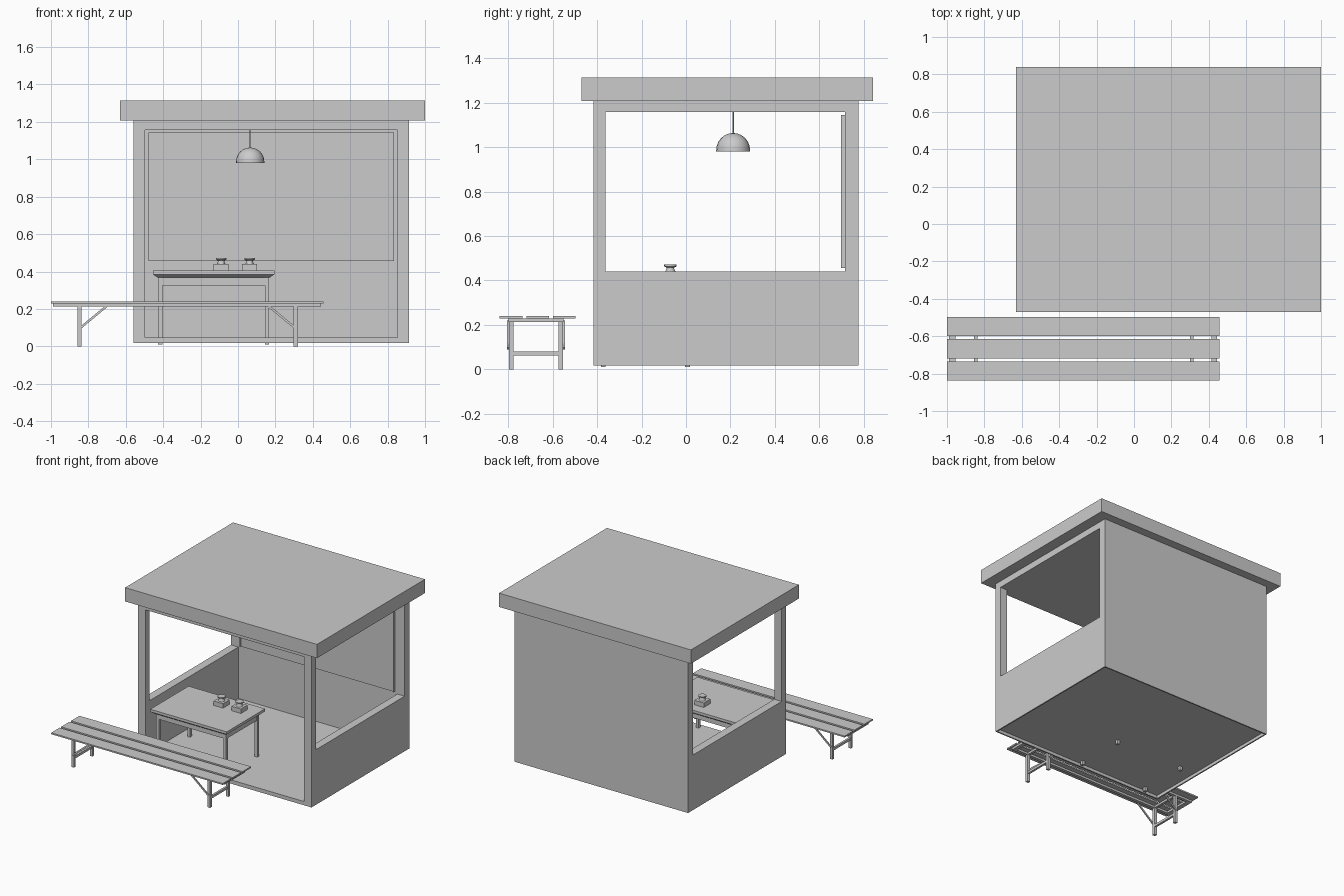
import bpy, bmesh, math
from mathutils import Vector, Matrix

old = bpy.data.objects.get("Cube")
if old:
    bpy.data.objects.remove(old, do_unlink=True)

grey = bpy.data.materials.new("plain grey")
grey.use_nodes = True
GREY = (0.6, 0.6, 0.6, 1)
grey.diffuse_color = GREY
grey.node_tree.nodes["Principled BSDF"].inputs["Base Color"].default_value = GREY


def make(name, bm):
    """Turn a bmesh into a named object."""
    bmesh.ops.recalc_face_normals(bm, faces=bm.faces)
    me = bpy.data.meshes.new(name)
    bm.to_mesh(me)
    bm.free()
    me.materials.append(grey)
    ob = bpy.data.objects.new(name, me)
    bpy.context.collection.objects.link(ob)
    return ob


def box(name, x0, x1, y0, y1, z0, z1, taper=0.0):
    """Box between two corners; taper insets its bottom edge."""
    bm = bmesh.new()
    bmesh.ops.create_cube(bm, size=1)
    for v in bm.verts:
        t = taper if v.co.z < 0 else 0
        v.co = Vector((x1 - t if v.co.x > 0 else x0 + t,
                       y1 - t if v.co.y > 0 else y0 + t,
                       z1 if v.co.z > 0 else z0))
    return make(name, bm)


def bar(name, a, b, width, depth):
    """Square bar from a to b in an xz plane."""
    a, b = Vector(a), Vector(b)
    d = b - a
    bm = bmesh.new()
    bmesh.ops.create_cube(bm, size=1)
    bmesh.ops.scale(bm, vec=(d.length, depth, width), verts=bm.verts)
    rot = Matrix.Rotation(-math.atan2(d.z, d.x), 4, 'Y')
    bmesh.ops.transform(bm, matrix=Matrix.Translation((a + b) / 2) @ rot, verts=bm.verts)
    return make(name, bm)


def lathe(name, profile, centre, steps):
    """Spin a radius/height profile about z."""
    bm = bmesh.new()
    vs = [bm.verts.new((r, 0, z)) for r, z in profile]
    es = [bm.edges.new(p) for p in zip(vs, vs[1:])]
    bmesh.ops.spin(bm, geom=vs + es, cent=(0, 0, 0), axis=(0, 0, 1),
                   angle=math.tau, steps=steps)
    bmesh.ops.remove_doubles(bm, verts=bm.verts, dist=1e-4)
    bmesh.ops.translate(bm, vec=centre, verts=bm.verts)
    return make(name, bm)


def smooth(ob, angle):
    bpy.ops.object.select_all(action='DESELECT')
    ob.select_set(True)
    bpy.context.view_layer.objects.active = ob
    bpy.ops.object.shade_smooth_by_angle(angle=math.radians(angle))


def carve(ob, cutters):
    """Subtract the cutters, then discard them."""
    for c in cutters:
        c.hide_render = True
        m = ob.modifiers.new("cut", 'BOOLEAN')
        m.operation, m.solver, m.object = 'DIFFERENCE', 'EXACT', c
    dg = bpy.context.evaluated_depsgraph_get()
    me = bpy.data.meshes.new_from_object(ob.evaluated_get(dg))
    ob.modifiers.clear()
    ob.data = me
    for c in cutters:
        bpy.data.objects.remove(c, do_unlink=True)


# Booth: shell open at the front, a window in each side, hollow under the floor
booth = box("booth_shell", -0.56, 0.915, -0.415, 0.775, 0.017, 1.21)
carve(booth, [
    box("cut_room", -0.497, 0.853, -0.6, 0.714, 0.046, 1.157),
    box("cut_windows", -0.8, 1.2, -0.361, 0.714, 0.44, 1.157),
    box("cut_underside", -0.55, 0.905, -0.405, 0.765, -0.1, 0.04),
])
box("roof", -0.63, 1.0, -0.47, 0.84, 1.207, 1.313)

# Framed board on the back wall
box("wall_board", -0.465, 0.822, 0.702, 0.714, 0.457, 1.13)
box("board_frame_top", -0.478, 0.834, 0.696, 0.714, 1.13, 1.143)
for side, x in (("right", -0.478), ("left", 0.822)):
    box("board_frame_" + side, x, x + 0.012, 0.696, 0.714, 0.457, 1.13)

# Hanging lamp: open dome on a thin cord
R = 0.076
dome = [(R, 0.0), (R, 0.008)] + [(R * math.cos(a), 0.008 + R * math.sin(a))
        for a in [math.radians(15 * i) for i in range(1, 7)]]
dome[-1] = (0.0, dome[-1][1])
inner = [(r * 0.95, z * 0.95) for r, z in reversed(dome)]
lamp = lathe("lamp_shade", inner + dome + [inner[-1]], (0.065, 0.212, 0.979), 20)
smooth(lamp, 35)
lathe("lamp_cord", [(0, 0), (0.003, 0), (0.003, 0.1), (0, 0.1)],
      (0.065, 0.212, 1.06), 8)

# Table: bevelled top, apron and four legs
box("table_top", -0.455, 0.195, -0.415, 0.05, 0.385, 0.405)
box("table_top_bevel", -0.455, 0.195, -0.415, 0.05, 0.368, 0.385, taper=0.024)
for name, y in (("front", -0.378), ("back", 0.001)):
    box("table_apron_" + name, -0.405, 0.145, y, y + 0.012, 0.326, 0.37)
    for side, x in (("right", -0.427), ("left", 0.145)):
        box(f"table_leg_{name}_{side}", x, x + 0.022, y - 0.005, y + 0.017, 0.01, 0.37)
for side, x in (("right", -0.422), ("left", 0.15)):
    box("table_apron_" + side, x, x + 0.012, -0.361, 0.001, 0.326, 0.37)

# Two small stands on the table, each a block with a flared dish
for i, x in enumerate((-0.09, 0.062)):
    box(f"stand_block_{i + 1}", x - 0.04, x + 0.04, -0.11, -0.03, 0.405, 0.439)
    dish = lathe(f"stand_dish_{i + 1}",
                 [(0, 0), (0.024, 0), (0.017, 0.013), (0.017, 0.019), (0.028, 0.025),
                  (0.028, 0.034), (0, 0.034)], (x, -0.07, 0.439), 16)
    smooth(dish, 30)

# Bench: three planks on cross bars and rails
for i in range(3):
    y = -0.838 + 0.12 * i
    box(f"bench_plank_{i + 1}", -1.0, 0.457, y, y + 0.102, 0.229, 0.24)
for i, (x0, x1) in enumerate(((-0.99, -0.955), (0.415, 0.445))):
    box(f"bench_cross_bar_{i + 1}", x0, x1, -0.798, -0.55, 0.213, 0.229)
for name, y in (("front", -0.798), ("back", -0.573)):
    box("bench_rail_" + name, -0.985, 0.445, y, y + 0.023, 0.213, 0.229)

# Bench legs with stretchers and diagonal braces
for side, x, s in (("right", -0.847, 1), ("left", 0.309, -1)):
    for name, y, yb in (("front", -0.796, -0.8), ("back", -0.573, -0.549)):
        box(f"bench_leg_{name}_{side}", x - 0.011, x + 0.011, y, y + 0.021, 0, 0.215)
        bar(f"bench_brace_{name}_{side}", (x, yb, 0.095),
            (x + s * 0.145, yb, 0.215), 0.012, 0.008)
    box("bench_stretcher_" + side, x - 0.008, x + 0.008, -0.78, -0.57, 0.062, 0.08)
    box("bench_leg_top_" + side, x - 0.009, x + 0.009, -0.78, -0.57, 0.213, 0.229)
